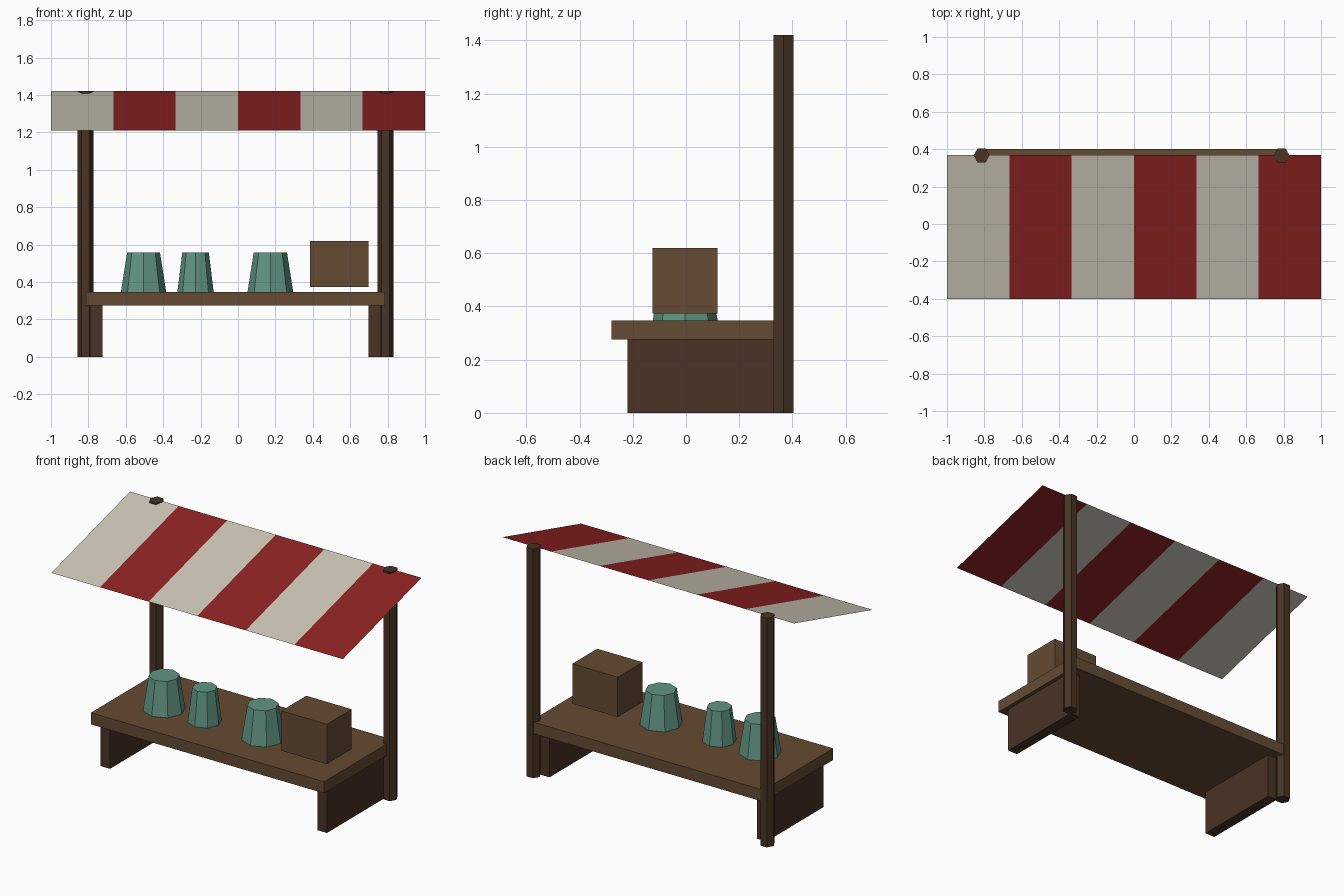
import bpy, bmesh
from math import pi

if "Cube" in bpy.data.objects:
    bpy.data.objects.remove(bpy.data.objects["Cube"])


def material(name, rgb):
    m = bpy.data.materials.new(name)
    m.diffuse_color = (*rgb, 1)
    m.use_nodes = True
    m.node_tree.nodes["Principled BSDF"].inputs["Base Color"].default_value = m.diffuse_color
    return m


WOOD = material("wood", (0.13, 0.07, 0.033))
DARK = material("dark_wood", (0.065, 0.033, 0.017))
TEAL = material("teal", (0.12, 0.30, 0.23))
CREAM = material("cream_cloth", (0.60, 0.56, 0.47))
RED = material("red_cloth", (0.27, 0.016, 0.016))


def finish(name, bm, *mats):
    me = bpy.data.meshes.new(name)
    bm.to_mesh(me)
    bm.free()
    for m in mats:
        me.materials.append(m)
    ob = bpy.data.objects.new(name, me)
    bpy.context.collection.objects.link(ob)
    return ob


def box(name, x, y, z, mat):
    """Box from (min, max) ranges."""
    bm = bmesh.new()
    bmesh.ops.create_cube(bm, size=1)
    for v in bm.verts:
        v.co = [r[0] + (c + 0.5) * (r[1] - r[0]) for c, r in zip(v.co, (x, y, z))]
    return finish(name, bm, mat)


def prism(name, x, y, z0, z1, r0, r1, sides, mat):
    """Upright prism or tapered drum with one corner pointing along +x."""
    bm = bmesh.new()
    bmesh.ops.create_cone(bm, cap_ends=True, segments=sides, radius1=r0, radius2=r1, depth=z1 - z0)
    # create_cone puts its first corner on +y, so turn it onto +x
    for v in bm.verts:
        v.co = (v.co.y + x, -v.co.x + y, v.co.z + (z0 + z1) / 2)
    return finish(name, bm, mat)


CX = -0.013  # centre line of the wooden frame

# Counter
box("counter_top", (CX - 0.80, CX + 0.80), (-0.28, 0.40), (0.275, 0.347), WOOD)

# Panel legs and back posts, one per side
for side, s in (("left", -1), ("right", 1)):
    xs = sorted((CX + s * 0.711, CX + s * 0.777))
    box(side + "_leg_panel", xs, (-0.22, 0.34), (0, 0.275), DARK)
    prism(side + "_post", CX + s * 0.802, 0.366, 0, 1.42, 0.043, 0.043, 6, DARK)

# Striped sloping awning, a single sheet
bm = bmesh.new()
rows = [(bm.verts.new((-1 + i / 3, -0.40, 1.21)), bm.verts.new((-1 + i / 3, 0.37, 1.42))) for i in range(7)]
for i in range(6):
    (a, b), (c, d) = rows[i], rows[i + 1]
    bm.faces.new((a, c, d, b)).material_index = i % 2
finish("awning", bm, CREAM, RED)

# Goods on the counter
for i, (x, r0, r1) in enumerate(((-0.505, 0.121, 0.088), (-0.227, 0.097, 0.071), (0.173, 0.122, 0.089))):
    prism(f"pot_{i + 1}", x, -0.003, 0.347, 0.557, r0, r1, 8, TEAL)
box("crate", (0.385, 0.697), (-0.125, 0.119), (0.373, 0.62), WOOD)
